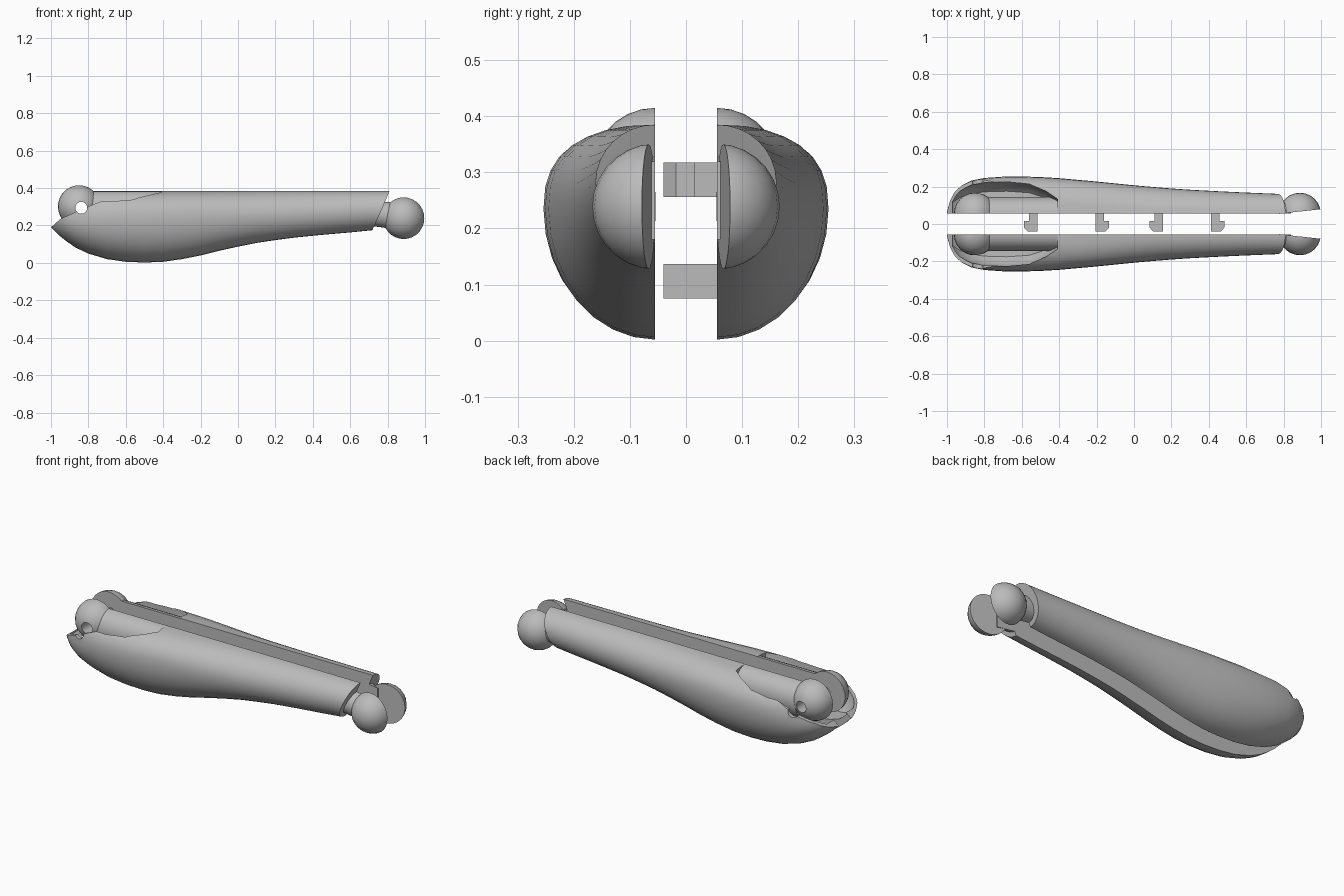
import bpy, bmesh, math
from mathutils import Vector

if "Cube" in bpy.data.objects:
    bpy.data.objects.remove(bpy.data.objects["Cube"])

SEAM = 0.055          # distance of each half's flat face from the middle
grey = bpy.data.materials.new("plain_grey")
grey.diffuse_color = (0.5, 0.5, 0.5, 1)
grey.use_nodes = True
grey.node_tree.nodes["Principled BSDF"].inputs["Base Color"].default_value = grey.diffuse_color


def to_object(name, bm):
    bmesh.ops.recalc_face_normals(bm, faces=bm.faces)
    mesh = bpy.data.meshes.new(name)
    bm.to_mesh(mesh)
    bm.free()
    ob = bpy.data.objects.new(name, mesh)
    bpy.context.collection.objects.link(ob)
    mesh.materials.append(grey)
    return ob


def loft(name, rings):
    bm = bmesh.new()
    loops = [[bm.verts.new(p) for p in ring] for ring in rings]
    n = len(loops[0])
    for a, b in zip(loops, loops[1:]):
        for i in range(n):
            j = (i + 1) % n
            bm.faces.new((a[i], a[j], b[j], b[i]))
    bm.faces.new(loops[0])
    bm.faces.new(loops[-1])
    return to_object(name, bm)


def prism(name, pts, lo, hi, axis):
    """Extrude a 2D outline (x, z) along y, or (x, y) along z."""
    place = (lambda p, h: (p[0], h, p[1])) if axis == 'y' else (lambda p, h: (p[0], p[1], h))
    return loft(name, [[place(p, h) for p in pts] for h in (lo, hi)])


def half_solid(name, bm, co=(0, 0, 0), no=(0, 1, 0)):
    """Keep the outer side of a solid and close the cut."""
    geom = bm.verts[:] + bm.edges[:] + bm.faces[:]
    bmesh.ops.bisect_plane(bm, geom=geom, plane_co=co, plane_no=no, clear_inner=True)
    bmesh.ops.holes_fill(bm, edges=[e for e in bm.edges if e.is_boundary])
    return to_object(name, bm)


def ball(name, centre, r, no=(0, 1, 0), co=(0, 0, 0)):
    bm = bmesh.new()
    bmesh.ops.create_uvsphere(bm, u_segments=24, v_segments=14, radius=r)
    bmesh.ops.translate(bm, verts=bm.verts, vec=centre)
    return half_solid(name, bm, co, no)


def cut(ob, *cutters):
    for c in cutters:
        m = ob.modifiers.new("cut", 'BOOLEAN')
        m.operation, m.solver, m.object = 'DIFFERENCE', 'EXACT', c
        bpy.context.view_layer.objects.active = ob
        bpy.ops.object.modifier_apply(modifier=m.name)


def finish(ob, angle=35):
    bpy.ops.object.select_all(action='DESELECT')
    ob.select_set(True)
    bpy.context.view_layer.objects.active = ob
    bpy.ops.object.shade_smooth_by_angle(angle=math.radians(angle))


def both_sides(ob):
    """Move a half out from the seam and mirror it to the other side."""
    for v in ob.data.vertices:
        v.co.y += SEAM
    m = ob.modifiers.new("mirror", 'MIRROR')
    m.use_axis = (False, True, False)
    m.use_mirror_merge = False
    bpy.context.view_layer.objects.active = ob
    bpy.ops.object.modifier_apply(modifier=m.name)
    finish(ob)


def section(x, w, zb, zm, zt, n=16):
    """Half cross-section, from the top of the seam round to the bottom."""
    ring = []
    squash = 0.82 if x < -0.3 else 1 - 0.18 * max(0, (0.1 - x) / 0.4)
    for i in range(n + 1):
        a = math.pi * i / n
        s, c = max(0, math.sin(a)), math.cos(a)
        if c > 0:
            ring.append((x, w * s ** squash, zm + (zt - zm) * c ** squash))
        else:
            ring.append((x, w * s, zm + (zm - zb) * c))
    return ring


# Long tapering body: x, half width, underside height
BODY = [(-1, .035, .19), (-.985, .075, .175), (-.96, .115, .15), (-.92, .152, .118),
        (-.87, .177, .083), (-.8, .191, .05), (-.7, .198, .02), (-.6, .199, .006),
        (-.5, .196, .002), (-.4, .19, .006), (-.3, .181, .02), (-.2, .172, .04),
        (-.1, .162, .065), (0, .152, .087), (.1, .143, .107), (.2, .135, .122),
        (.3, .128, .135), (.45, .12, .15), (.6, .113, .163), (.72, .108, .175),
        (.83, .104, .182)]
body = loft("body_halves", [
    section(x, w, zb, .235 + .05 * max(0, (x + .4) / 1.2), .385) for x, w, zb in BODY])

# Cutters: open cuff above the rim, hollow inside the cuff, slanted wrist end, pin hole
rim = prism("rim_cutter", [(-1.1, .12), (-1, .19), (-.95, .235), (-.84, .285), (-.75, .322),
                           (-.65, .353), (-.55, .37), (-.4, .3845), (-.35, .4), (-.35, .6), (-1.1, .6)],
            -.2, .4, 'y')
HOLLOW = [(-.97, .085, .205), (-.93, .125, .17), (-.87, .153, .15), (-.8, .167, .14),
          (-.68, .172, .15), (-.56, .16, .19), (-.47, .12, .26), (-.41, .085, .33)]
hollow = loft("hollow_cutter", [
    [(x, y, z) for y, z in ((-.1, zb), (w * .7, zb), (w * .93, zb + .04), (w, zb + .1),
                            (w * .97, max(zb + .12, .5)), (-.1, .5))]
    for x, w, zb in HOLLOW])
# the hollow stays below the roof, where the cuff closes over the neck
wrist = prism("wrist_cutter", [(.812, .39), (.775, .3), (.717, .172), (.69, .1), (1, .1), (1, .5), (.85, .5)],
              -.2, .4, 'y')
pin = prism("pin_cutter", [(-.838 + .032 * math.cos(math.tau * i / 16),
                            .295 + .032 * math.sin(math.tau * i / 16)) for i in range(16)],
            -.2, .4, 'y')

cut(body, rim, hollow, wrist, pin)

# Large joint ball with its neck at the wide end
joint = ball("large_joint_ball", (-.85, 0, .302), .113)
cut(joint, pin)
neck = loft("large_joint_neck", [
    [(x, .09 * math.sin(math.pi * i / 12), .283 + .101 * math.cos(math.pi * i / 12))
     for i in range(13)] for x in (-.79, -.36)])

# Small ball at the narrow end, its flat face leaning away from the seam
small = ball("small_joint_ball", (.887, 0, .239), .112, no=(-.11, 1, 0), co=(.78, 0, 0))
small_neck = loft("small_joint_neck", [
    [(x, .066 * math.sin(math.pi * i / 12), z + .07 * math.cos(math.pi * i / 12))
     for i in range(13)] for x, z in ((.66, .275), (.84, .25))])

for part in (body, joint, neck, small, small_neck):
    both_sides(part)

for helper in (rim, hollow, wrist, pin):
    bpy.data.objects.remove(helper, do_unlink=True)

# Hooked clips standing on the back half's flat face
HOOK = [(.01, .06), (-.035, .06), (-.035, -.04), (.017, -.04), (.037, -.018), (.037, .015), (.01, .015)]
for i, (x, side, z) in enumerate(((-.552, -1, .075), (-.17, 1, .256), (.12, -1, .256), (.447, 1, .256))):
    prism(f"clip_{i + 1}", [(x + side * px, py) for px, py in HOOK], z, z + .062, 'z')
